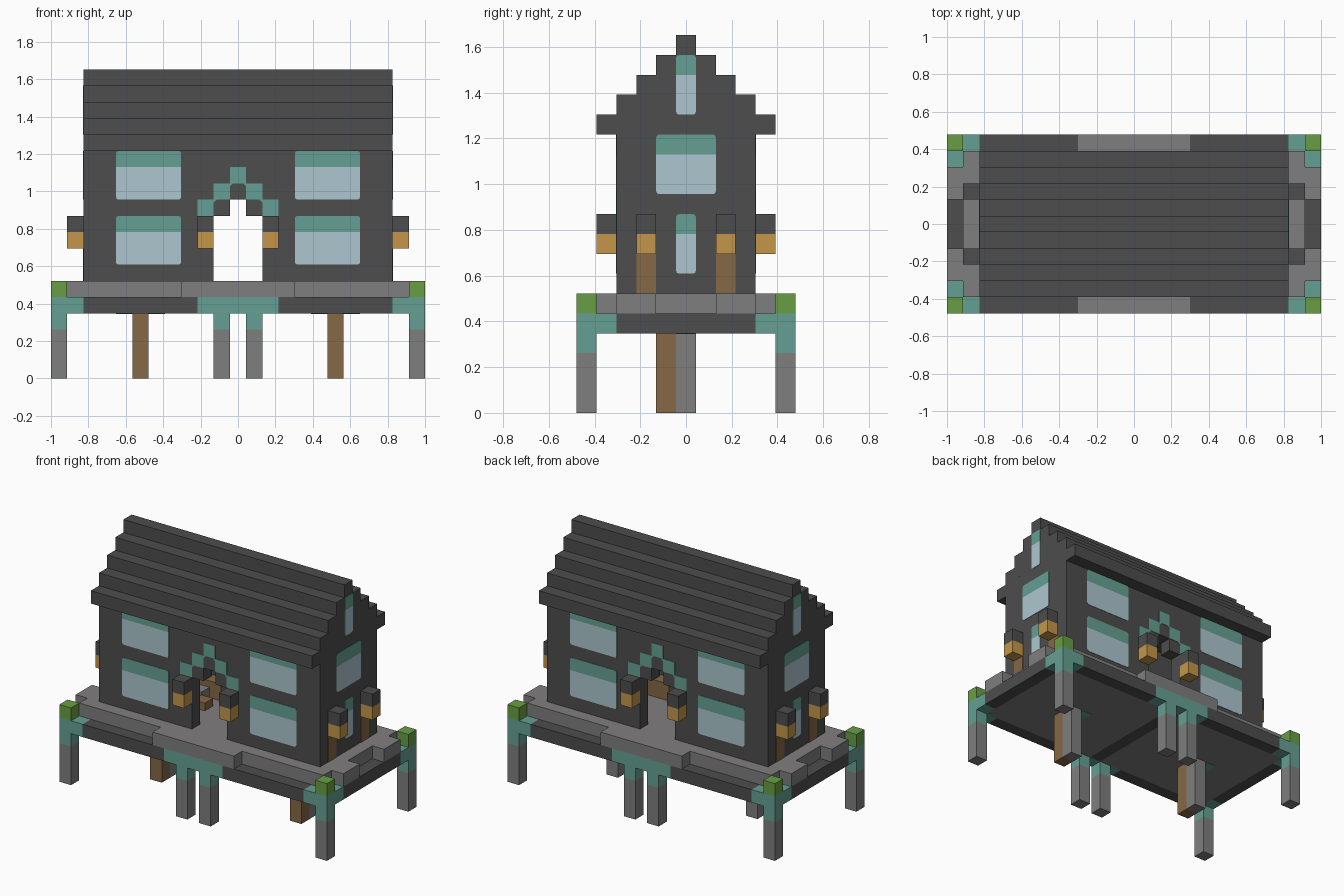
import bpy, bmesh
from mathutils import Vector, Matrix

if "Cube" in bpy.data.objects:
    bpy.data.objects.remove(bpy.data.objects["Cube"], do_unlink=True)

U = 2 / 23       # one block
THIN = 0.03      # painted plate thickness, in blocks


def material(name, rgb):
    col = [((c / 255 + 0.055) / 1.055) ** 2.4 for c in rgb] + [1]
    m = bpy.data.materials.new(name)
    m.use_nodes = True
    m.diffuse_color = col
    m.node_tree.nodes["Principled BSDF"].inputs["Base Color"].default_value = col
    return m


DARK = material("dark slate", (77, 77, 77))
GRAY = material("stone gray", (128, 126, 127))
TEAL = material("weathered teal", (101, 160, 146))
GLASS = material("pale glass", (172, 198, 207))
AMBER = material("lamp amber", (196, 150, 74))
BROWN = material("wood brown", (133, 104, 69))
GREEN = material("moss green", (105, 158, 68))


def finish(bm, name, *mats):
    bmesh.ops.recalc_face_normals(bm, faces=bm.faces)
    bm.transform(Matrix.Scale(U, 4))
    me = bpy.data.meshes.new(name)
    bm.to_mesh(me)
    bm.free()
    for m in mats:
        me.materials.append(m)
    ob = bpy.data.objects.new(name, me)
    bpy.context.collection.objects.link(ob)


def add_box(bm, xs, ys, zs):
    lo, hi = Vector((xs[0], ys[0], zs[0])), Vector((xs[1], ys[1], zs[1]))
    mat = Matrix.Translation((lo + hi) / 2) @ Matrix.Diagonal((*(hi - lo), 1))
    bmesh.ops.create_cube(bm, size=1, matrix=mat)


def signs(flag):
    return (1, -1) if flag else (1,)


def boxes(name, mat, xs, ys, zs, mirror=""):
    """Box in block units, repeated across the mirror axes."""
    bm = bmesh.new()
    for sx in signs("x" in mirror):
        for sy in signs("y" in mirror):
            add_box(bm, sorted(sx * v for v in xs), sorted(sy * v for v in ys), zs)
    finish(bm, name, mat)


def prism(name, mat, half, y0, y1):
    """Symmetric outline in x and z, extruded along y."""
    bm = bmesh.new()
    outline = half + [(-x, z) for x, z in reversed(half)]
    face = bm.faces.new([bm.verts.new((x, y0, z)) for x, z in outline])
    out = bmesh.ops.extrude_face_region(bm, geom=[face])["geom"]
    bmesh.ops.translate(bm, vec=(0, y1 - y0, 0),
                        verts=[g for g in out if isinstance(g, bmesh.types.BMVert)])
    finish(bm, name, mat)


def window(name, side, centre, half, z0, z1):
    """Rounded thin plate with a teal top row, on opposite walls."""
    bm = bmesh.new()
    wall = 9.5 if side else 3.5
    for s in (1, -1):
        depth = sorted((s * (wall - THIN), s * (wall + THIN)))
        span = (centre - half, centre + half)
        if side:
            add_box(bm, depth, span, (z0, z1))
        else:
            add_box(bm, span, depth, (z0, z1))
    axis = 0 if side else 1
    edges = [e for e in bm.edges
             if abs((e.verts[0].co - e.verts[1].co)[axis]) > THIN]
    bmesh.ops.bevel(bm, geom=edges, offset=0.15, segments=2, profile=0.5, affect='EDGES')
    bmesh.ops.bisect_plane(bm, geom=bm.verts[:] + bm.edges[:] + bm.faces[:],
                           plane_co=(0, 0, z1 - 1), plane_no=(0, 0, 1))
    for f in bm.faces:
        f.material_index = int(f.calc_center_median().z > z1 - 1)
    finish(bm, name, GLASS, TEAL)


# Corner posts
boxes("corner_leg", GRAY, (10.5, 11.5), (4.5, 5.5), (0, 3), "xy")
boxes("corner_leg_cap", TEAL, (10.5, 11.5), (4.5, 5.5), (3, 5), "xy")
boxes("corner_moss", GREEN, (10.5, 11.5), (4.5, 5.5), (5, 6), "xy")

# Centre leg pairs and inner supports
boxes("centre_leg", GRAY, (0.5, 1.5), (4.5, 5.5), (0, 3), "xy")
boxes("centre_leg_cap", TEAL, (0.5, 1.5), (4.5, 5.5), (3, 4), "xy")
boxes("wood_support", BROWN, (5.5, 6.5), (-1.5, -0.5), (0, 4), "x")
boxes("stone_support", GRAY, (5.5, 6.5), (-0.5, 0.5), (0, 4), "x")
boxes("support_bracket", TEAL, (4.5, 7.5), (-0.5, 0.5), (4 - THIN, 4 + THIN), "x")

# Rim beams around the deck
boxes("long_beam", DARK, (2.5, 9.5), (4.5, 5.5), (4, 5), "xy")
boxes("beam_centre", TEAL, (-2.5, 2.5), (4.5, 5.5), (4, 5), "y")
boxes("beam_corner_long", TEAL, (9.5, 10.5), (4.5, 5.5), (4, 5), "xy")
boxes("beam_corner_short", TEAL, (10.5, 11.5), (3.5, 4.5), (4, 5), "xy")
boxes("short_beam", DARK, (10.5, 11.5), (-3.5, 3.5), (4, 5), "x")
boxes("cross_beam", DARK, (-0.5, 0.5), (-4.5, 4.5), (4, 5))

# Deck with its underside panels and projecting steps
boxes("deck", GRAY, (-10.5, 10.5), (-4.5, 4.5), (5, 6))
boxes("deck_underside", GRAY, (0.5, 10.5), (-4.5, 4.5), (4, 5), "x")
boxes("door_step", GRAY, (-3.5, 3.5), (4.5, 5.5), (5, 6), "y")
boxes("side_step", GRAY, (10.5, 11.5), (1.5, 3.5), (5, 6), "xy")

# Long walls with a stepped doorway, and plain end walls
doorway = [(0.5, 11), (0.5, 10), (1.5, 10), (1.5, 6), (9.5, 6), (9.5, 14)]
prism("front_wall", DARK, doorway, -3.5, -2.5)
prism("back_wall", DARK, doorway, 2.5, 3.5)
boxes("end_wall", DARK, (8.5, 9.5), (-2.5, 2.5), (6, 14), "x")

# Stepped roof
bm = bmesh.new()
for i in range(5):
    add_box(bm, (-9.5, 9.5), (i - 4.5, 4.5 - i), (14 + i, 15 + i))
finish(bm, "stepped_roof", DARK)

# Teal arch over each doorway
arch = [(0.3, 12), (0.5, 11.8), (0.5, 11), (1.3, 11), (1.5, 10.8), (1.5, 10), (2.5, 10),
        (2.5, 11), (1.5, 11), (1.5, 12), (0.5, 12), (0.5, 13)]
prism("front_door_arch", TEAL, arch, -3.5 - THIN, -3.5 + THIN)
prism("back_door_arch", TEAL, arch, 3.5 - THIN, 3.5 + THIN)

# Windows
for sx, label in ((1, "left"), (-1, "right")):
    window(label + "_upper_window", False, sx * 5.5, 2, 11, 14)
    window(label + "_lower_window", False, sx * 5.5, 2, 7, 10)
window("end_upper_window", True, 0, 1.5, 11, 14)
window("end_lower_window", True, 0, 0.5, 7, 10)
window("gable_window", True, 0, 0.5, 15, 18)

# Lanterns beside doors and on the end walls
for label, xs, ys in (("door_lantern", (1.5, 2.5), (3.5, 4.5)),
                      ("end_lantern", (9.5, 10.5), (1.5, 2.5))):
    boxes(label + "_lamp", AMBER, xs, ys, (8, 9), "xy")
    boxes(label + "_cap", DARK, xs, ys, (9, 10), "xy")
boxes("end_wall_plank", BROWN, (9.5 - THIN, 9.5 + THIN), (1.5, 2.5), (6, 8), "xy")

# Simple furniture inside
boxes("table", BROWN, (-4.5, -2.5), (1.5, 2.5), (6, 7.3))
boxes("facing_table", BROWN, (2.5, 4.5), (-2.5, -1.5), (6, 7.3))
boxes("stool", BROWN, (-3.5, -2.5), (-0.5, 0.5), (6, 6.6))
boxes("stone_block", GRAY, (-4.5, -3.5), (0.5, 1.5), (6, 6.8))
